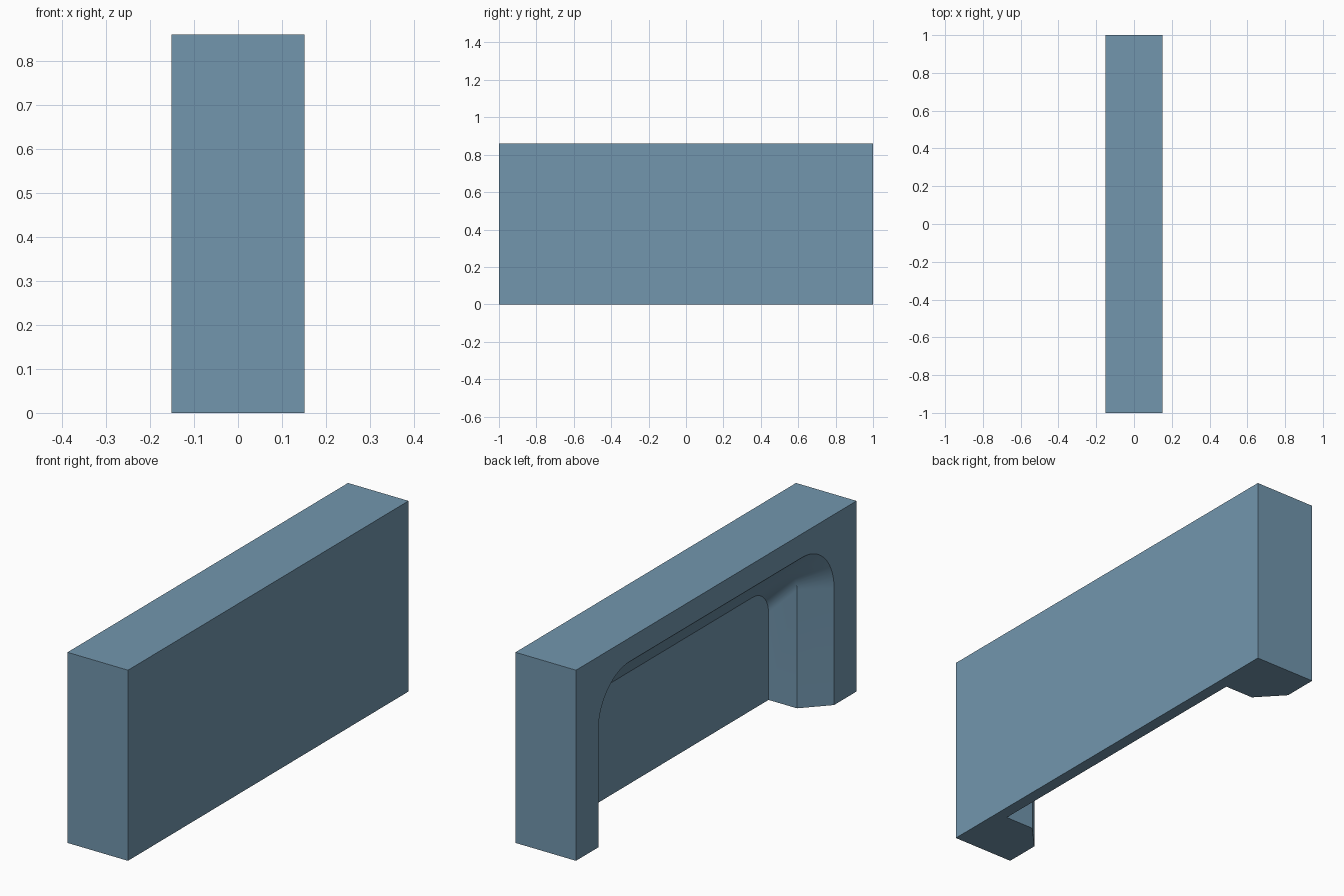
import bpy, bmesh, math

if "Cube" in bpy.data.objects:
    bpy.data.objects.remove(bpy.data.objects["Cube"])

HX, HY, H = 0.151, 1.0, 0.86      # half depth, half length, height
CY, ARC = 0.614, 14               # corner centre in y, segments per corner

# Niche cross-sections from opening to back wall: x, top height, corner radius
SECTIONS = [(-HX, 0.753, 0.226), (-0.045, 0.648, 0.113), (0.097, 0.506, 0.113)]


def arch(bm, x, top, r):
    """Row of vertices along a round-cornered arch, from +y foot to -y foot."""
    half = [(CY + r, 0.0)]
    for i in range(ARC + 1):
        a = math.pi / 2 * i / ARC
        half.append((CY + r * math.cos(a), top - r + r * math.sin(a)))
    pts = half + [(-y, z) for y, z in reversed(half)]
    return [bm.verts.new((x, y, z)) for y, z in pts]


bm = bmesh.new()

# Outer block corners
c = {(sx, sy, t): bm.verts.new((sx * HX, sy * HY, t * H))
     for sx in (-1, 1) for sy in (-1, 1) for t in (0, 1)}
rows = [arch(bm, *s) for s in SECTIONS]

# Plain outer faces: top, closed long side, two ends
bm.faces.new([c[-1, -1, 1], c[1, -1, 1], c[1, 1, 1], c[-1, 1, 1]])
bm.faces.new([c[1, -1, 0], c[1, 1, 0], c[1, 1, 1], c[1, -1, 1]])
for s in (-1, 1):
    bm.faces.new([c[-1, s, 0], c[1, s, 0], c[1, s, 1], c[-1, s, 1]])

# Open long side framing the arch
bm.faces.new([c[-1, -1, 0], c[-1, -1, 1], c[-1, 1, 1], c[-1, 1, 0]] + rows[0])

# Underside following the niche footprint
bm.faces.new([c[-1, -1, 0], c[1, -1, 0], c[1, 1, 0], c[-1, 1, 0]]
             + [r[0] for r in rows] + [r[-1] for r in reversed(rows)])

# Niche walls and sloping ceiling, then the back wall
for a, b in zip(rows, rows[1:]):
    for i in range(len(a) - 1):
        bm.faces.new([a[i], a[i + 1], b[i + 1], b[i]])
bm.faces.new(rows[-1])

bmesh.ops.recalc_face_normals(bm, faces=bm.faces)
mesh = bpy.data.meshes.new("niche_block")
bm.to_mesh(mesh)
bm.free()

block = bpy.data.objects.new("niche_block", mesh)
bpy.context.collection.objects.link(block)
mat = bpy.data.materials.new("slate_blue")
mat.diffuse_color = (0.168, 0.305, 0.423, 1.0)
mat.use_nodes = True
mat.node_tree.nodes["Principled BSDF"].inputs["Base Color"].default_value = mat.diffuse_color
mesh.materials.append(mat)

bpy.context.view_layer.objects.active = block
block.select_set(True)
bpy.ops.object.shade_smooth_by_angle(angle=math.radians(30))
